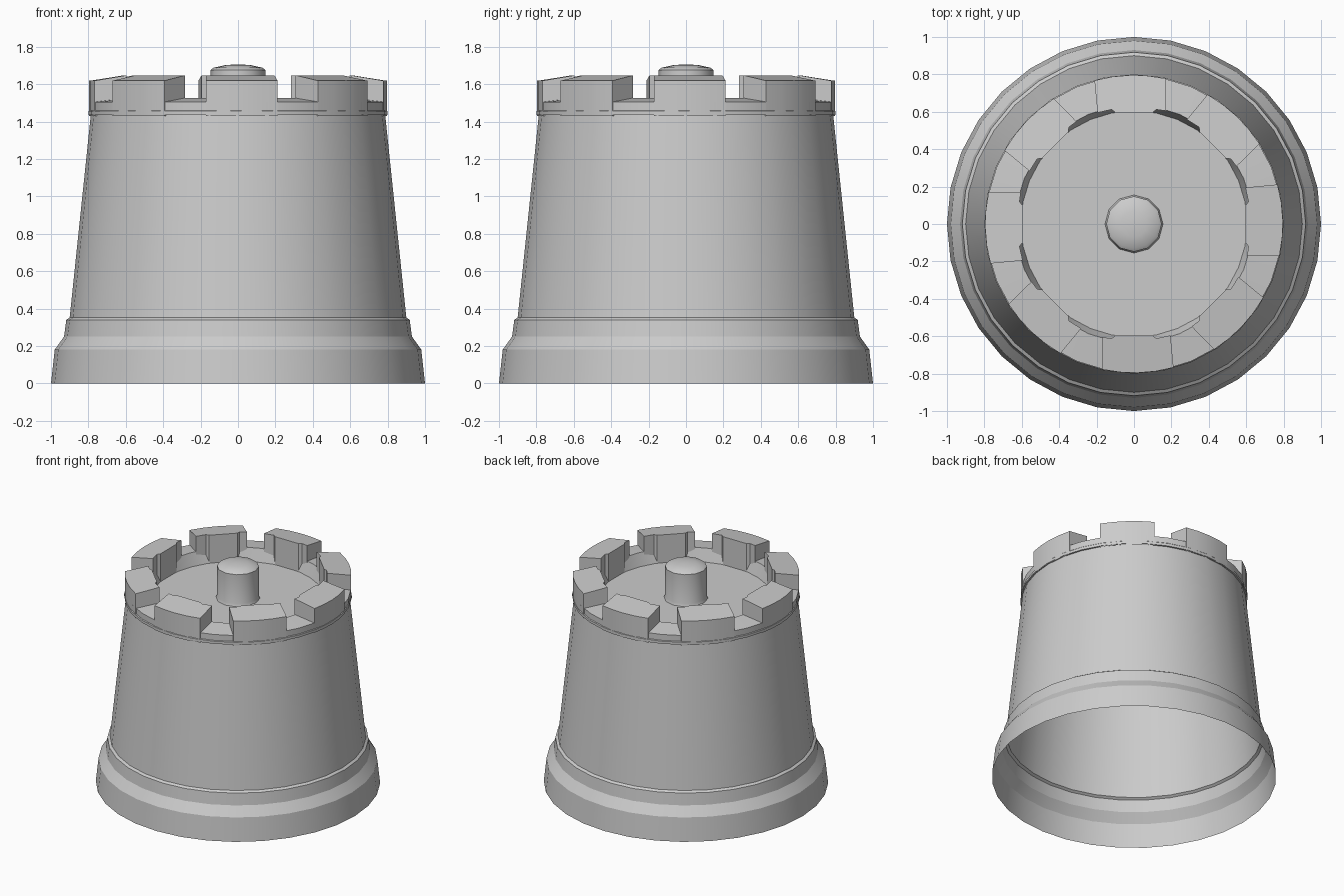
import bpy, bmesh, math

cube = bpy.data.objects.get("Cube")
if cube:
    bpy.data.objects.remove(cube, do_unlink=True)

stone = bpy.data.materials.new("grey_stone")
stone.use_nodes = True
colour = (0.6, 0.6, 0.6, 1)
stone.diffuse_color = colour
stone.node_tree.nodes["Principled BSDF"].inputs["Base Color"].default_value = colour


def finish(name, bm, angle=25):
    mesh = bpy.data.meshes.new(name)
    bm.normal_update()
    bm.to_mesh(mesh)
    bm.free()
    mesh.materials.append(stone)
    obj = bpy.data.objects.new(name, mesh)
    bpy.context.collection.objects.link(obj)
    bpy.ops.object.select_all(action='DESELECT')
    obj.select_set(True)
    bpy.context.view_layer.objects.active = obj
    bpy.ops.object.shade_smooth_by_angle(angle=math.radians(angle))
    return obj


def lathe(name, profile, n, cap_end=False, angle=25):
    """Turn (radius, z) points, listed bottom to top on the outside, around z."""
    bm = bmesh.new()
    rings = [[bm.verts.new((r * math.cos(2 * math.pi * i / n),
                            r * math.sin(2 * math.pi * i / n), z))
              for i in range(n)] for r, z in profile]
    for a, b in zip(rings, rings[1:]):
        for i in range(n):
            j = (i + 1) % n
            bm.faces.new((a[i], a[j], b[j], b[i]))
    if cap_end:
        bm.faces.new(rings[-1])
    return finish(name, bm, angle)


# Tapered wall, open underneath, with a stepped plinth
lathe("tower_wall", [(1.0, 0), (0.98, 0.18), (0.93, 0.25), (0.918, 0.34),
                     (0.9, 0.352), (0.787, 1.435)], 32, angle=12)

# Parapet: overhanging band, sloped sill, inner wall and roof floor
lathe("parapet", [(0.78, 1.435), (0.8, 1.435), (0.8, 1.455), (0.795, 1.46),
                  (0.795, 1.505), (0.635, 1.525), (0.605, 1.43)],
      32, cap_end=True)

# Central post with a shallow domed top
lathe("centre_post", [(0.155, 1.43), (0.148, 1.45), (0.148, 1.675),
                      (0.13, 1.688), (0.07, 1.701), (0.02, 1.705)],
      12, cap_end=True, angle=35)

# Merlons: plan outline for one facing +x, with a raised panel on the inside
START, END, STEPS = math.radians(-12.4), math.radians(15.4), 4
arc = [START + (END - START) * i / STEPS for i in range(STEPS + 1)]
plan = [(0.796 * math.cos(a), 0.796 * math.sin(a)) for a in arc]
plan += [(0.595, 0.195), (0.612, 0.12), (0.597, 0.1),
         (0.597, -0.1), (0.612, -0.12), (0.605, -0.17)]
outer_count = len(arc)

bm = bmesh.new()
for k in range(8):
    c, s = math.cos(k * math.pi / 4), math.sin(k * math.pi / 4)
    low, high = [], []
    for i, (x, y) in enumerate(plan):
        px, py = c * x - s * y, s * x + c * y
        top = 1.618 if i < outer_count else 1.647
        low.append(bm.verts.new((px, py, 1.43)))
        high.append(bm.verts.new((px, py, top)))
    count = len(plan)
    for i in range(count):
        j = (i + 1) % count
        bm.faces.new((low[i], low[j], high[j], high[i]))
    bm.faces.new(high)
finish("merlons", bm)
